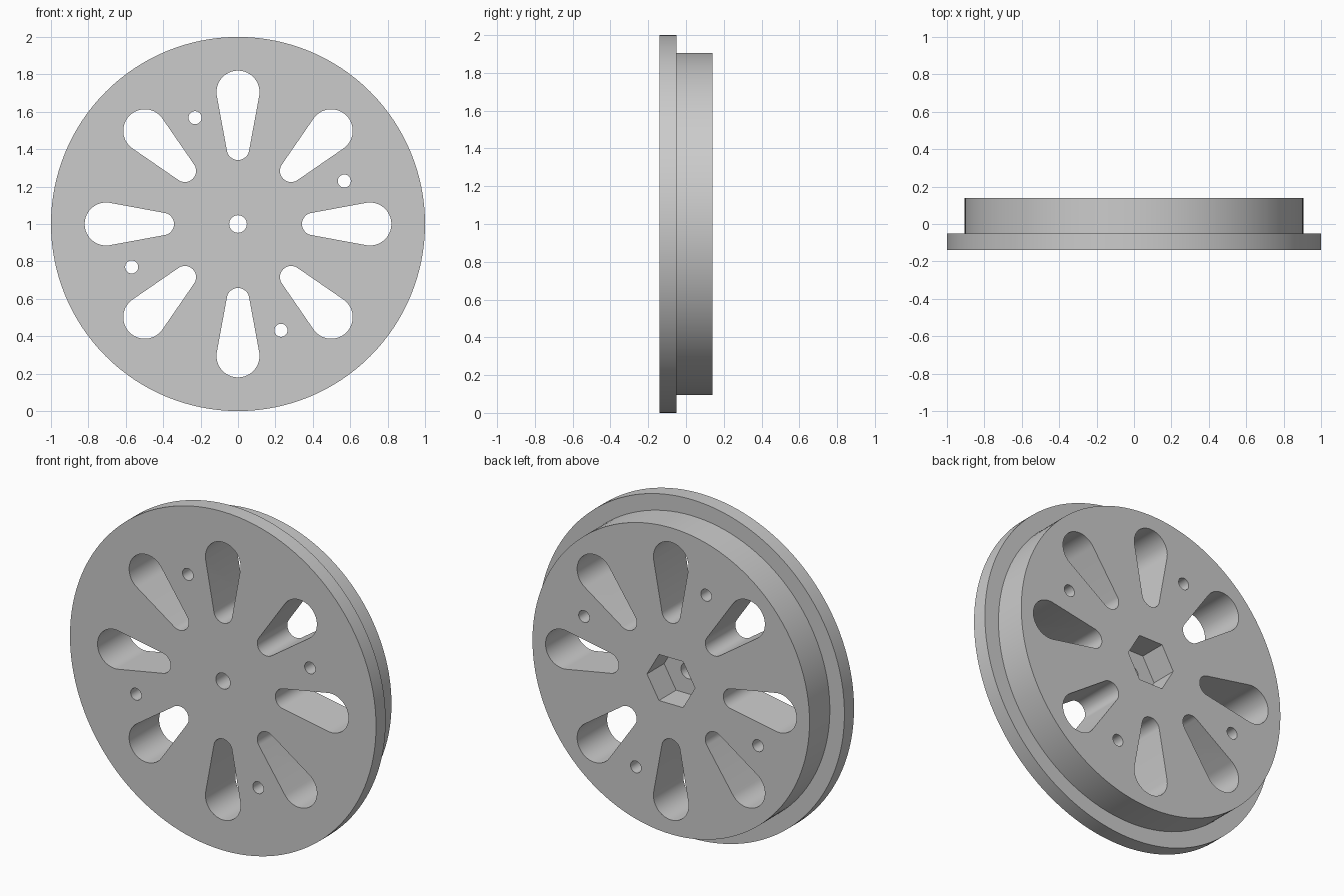
import bpy, bmesh
from math import sin, cos, pi, acos, radians

cube = bpy.data.objects.get("Cube")
if cube:
    bpy.data.objects.remove(cube, do_unlink=True)

FRONT, STEP, BACK = -0.14, -0.05, 0.14
AXLE_Z = 1.0

grey = bpy.data.materials.new("light_grey")
grey.use_nodes = True
colour = (0.6, 0.6, 0.6, 1)
grey.diffuse_color = colour
grey.node_tree.nodes["Principled BSDF"].inputs["Base Color"].default_value = colour


def arc(cx, cz, r, start, end, steps):
    return [(cx + r * cos(start + (end - start) * i / steps),
             cz + r * sin(start + (end - start) * i / steps)) for i in range(steps + 1)]


def circle(cx, cz, r, steps):
    return arc(cx, cz, r, 0, 2 * pi, steps)[:-1]


def turn(points, angle):
    c, s = cos(angle), sin(angle)
    return [(x * c - z * s, x * s + z * c) for x, z in points]


def add_prism(bm, outline, y0, y1):
    """Extrude an outline in the wheel plane from y0 to y1."""
    face = bm.faces.new([bm.verts.new((x, y0, z + AXLE_Z)) for x, z in outline])
    out = bmesh.ops.extrude_face_region(bm, geom=[face])
    verts = [g for g in out["geom"] if isinstance(g, bmesh.types.BMVert)]
    bmesh.ops.translate(bm, verts=verts, vec=(0, y1 - y0, 0))


def make_object(name, bm):
    bmesh.ops.recalc_face_normals(bm, faces=bm.faces[:])
    mesh = bpy.data.meshes.new(name)
    bm.to_mesh(mesh)
    bm.free()
    mesh.materials.append(grey)
    obj = bpy.data.objects.new(name, mesh)
    bpy.context.collection.objects.link(obj)
    return obj


# Wheel body: stepped profile with a wide front flange and a narrower drum
bm = bmesh.new()
SEGMENTS = 128
profile = [(1.0, FRONT), (1.0, STEP), (0.905, STEP), (0.905, BACK)]
rings = [[bm.verts.new((x, y, z + AXLE_Z)) for x, z in circle(0, 0, r, SEGMENTS)]
         for r, y in profile]
for a, b in zip(rings, rings[1:]):
    for i in range(SEGMENTS):
        j = (i + 1) % SEGMENTS
        bm.faces.new((a[i], a[j], b[j], b[i]))
bm.faces.new(rings[0])
bm.faces.new(rings[-1])
wheel = make_object("wheel", bm)

# Through holes: eight teardrop windows, four bolt holes, one axle hole
inner_c, inner_r, outer_c, outer_r = 0.402, 0.06, 0.705, 0.115
tangent = acos((inner_r - outer_r) / (outer_c - inner_c))
teardrop = (arc(outer_c, 0, outer_r, -tangent, tangent, 32)
            + arc(inner_c, 0, inner_r, tangent, 2 * pi - tangent, 20))
bm = bmesh.new()
for k in range(8):
    add_prism(bm, turn(teardrop, k * pi / 4), FRONT - 0.1, BACK + 0.1)
for k in range(4):
    bolt = circle(0.613, 0, 0.035, 32)
    add_prism(bm, turn(bolt, radians(22) + k * pi / 2), FRONT - 0.1, BACK + 0.1)
add_prism(bm, circle(0, 0, 0.047, 32), FRONT - 0.1, BACK + 0.1)
through_holes = make_object("through_holes", bm)

# Hexagonal hub pocket in the back
bm = bmesh.new()
add_prism(bm, circle(0, 0, 0.157, 6), BACK - 0.16, BACK + 0.1)
hex_pocket = make_object("hex_pocket", bm)

bpy.ops.object.select_all(action='DESELECT')
wheel.select_set(True)
bpy.context.view_layer.objects.active = wheel
for cutter in (through_holes, hex_pocket):
    cutter.hide_render = True
    mod = wheel.modifiers.new(cutter.name, 'BOOLEAN')
    mod.operation = 'DIFFERENCE'
    mod.solver = 'EXACT'
    mod.object = cutter
    bpy.ops.object.modifier_apply(modifier=mod.name)
    bpy.data.objects.remove(cutter, do_unlink=True)

bpy.ops.object.shade_smooth_by_angle(angle=radians(30))
